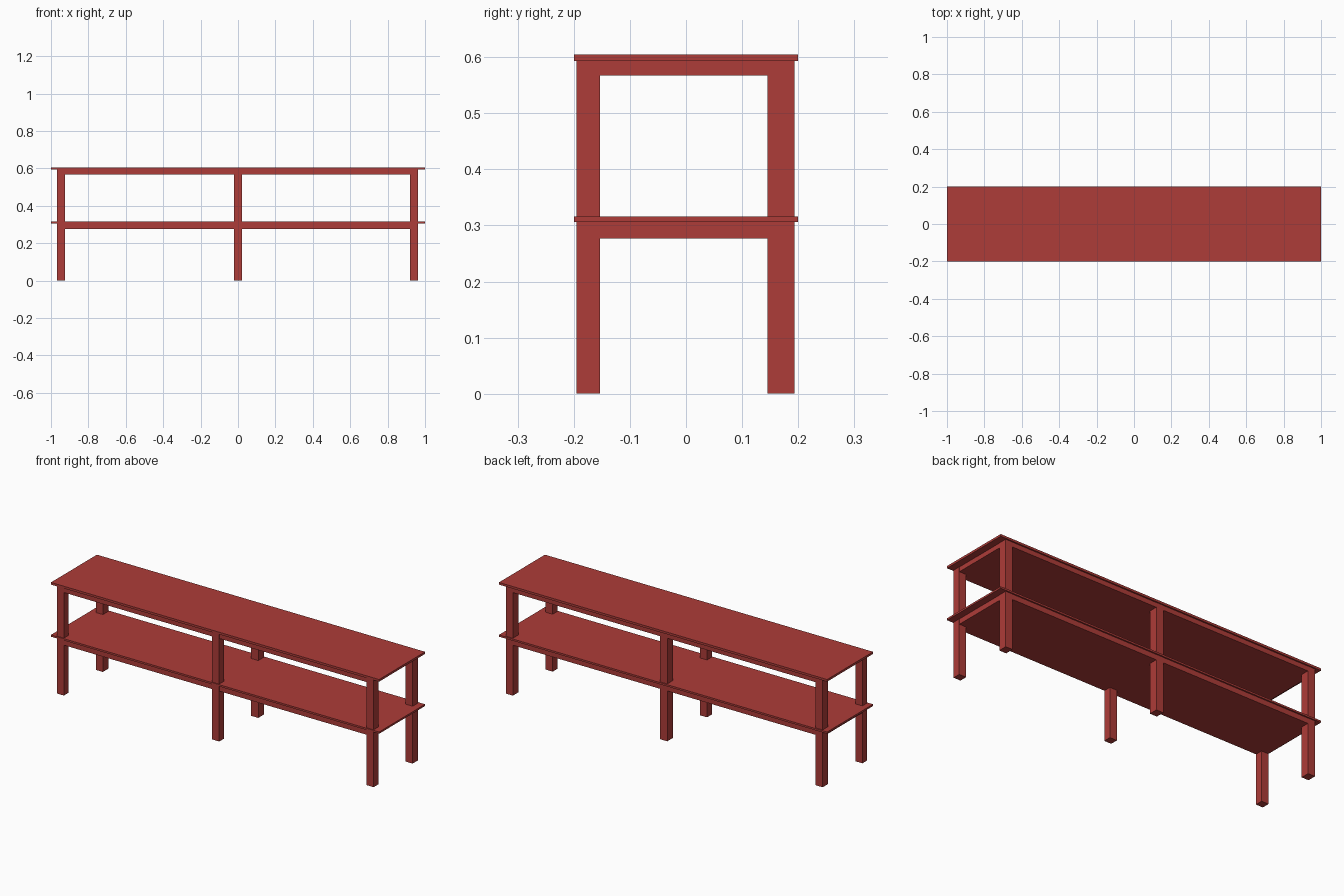
import bpy

if "Cube" in bpy.data.objects:
    bpy.data.objects.remove(bpy.data.objects["Cube"])

mat = bpy.data.materials.new("red_paint")
mat.diffuse_color = (0.42, 0.045, 0.04, 1)
mat.use_nodes = True
mat.node_tree.nodes["Principled BSDF"].inputs["Base Color"].default_value = mat.diffuse_color


def box(name, x, y, z):
    """Box from (min, max) ranges on each axis."""
    bpy.ops.mesh.primitive_cube_add(
        size=1, location=[(a + b) / 2 for a, b in (x, y, z)])
    ob = bpy.context.object
    ob.name = name
    ob.scale = [b - a for a, b in (x, y, z)]
    bpy.ops.object.transform_apply(location=False, rotation=False, scale=True)
    ob.data.materials.append(mat)
    return ob


# Thin overhanging boards, each on a thicker support frame
for name, bottom, seam, top in (("top", 0.567, 0.593, 0.605),
                                ("shelf", 0.277, 0.306, 0.316)):
    box(name + "_board", (-1, 1), (-0.2, 0.2), (seam, top))
    box(name + "_support", (-0.967, 0.962), (-0.194, 0.192), (bottom, seam))

# Six legs running from the floor to the top board
for side, y in (("front", (-0.195, -0.153)), ("back", (0.145, 0.193))):
    for place, x in (("left", (-0.968, -0.925)),
                     ("middle", (-0.021, 0.022)),
                     ("right", (0.920, 0.963))):
        box(f"{side}_{place}_leg", x, y, (0, 0.593))
